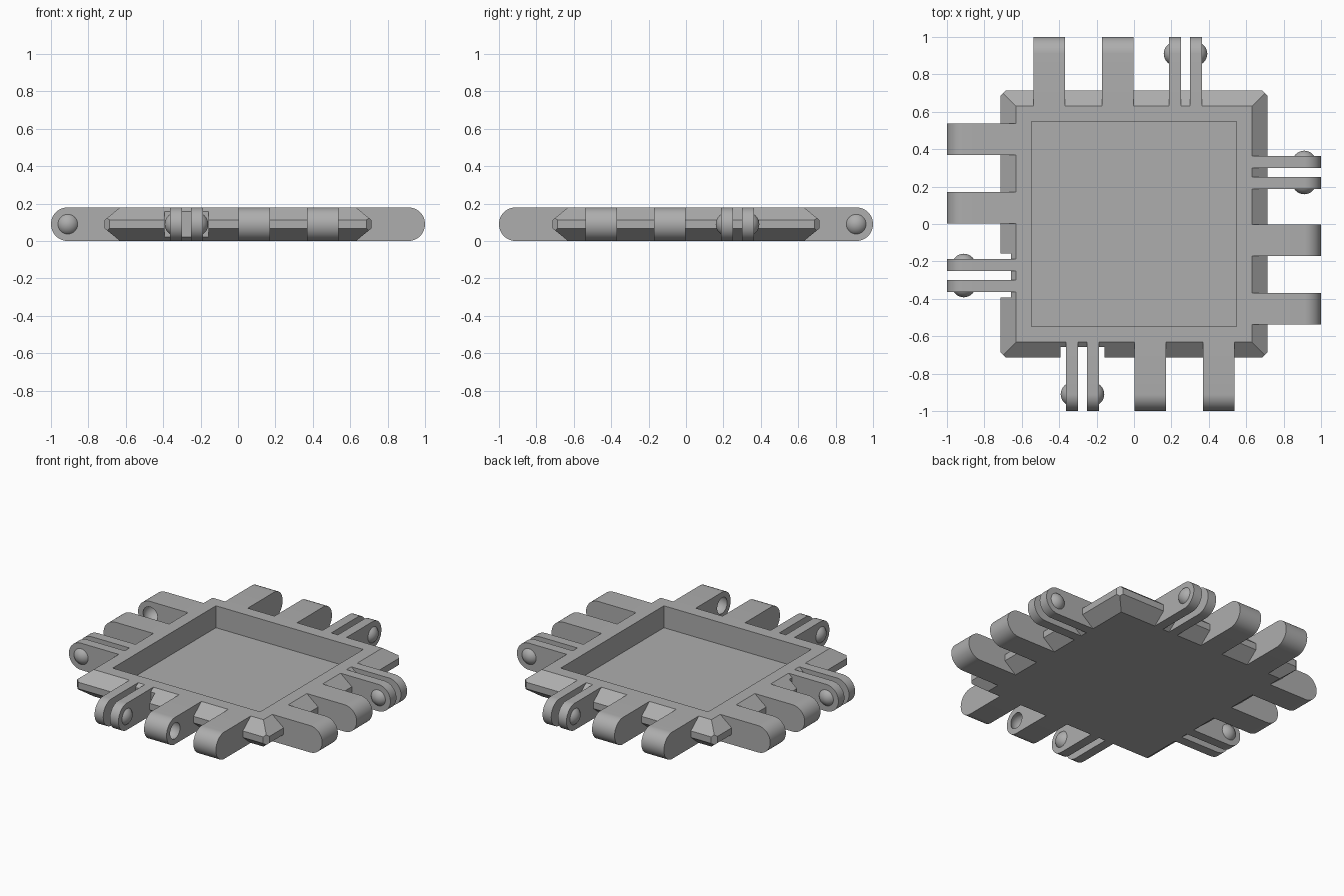
import bpy, bmesh, math
from mathutils import Matrix, Vector

cube = bpy.data.objects.get("Cube")
if cube:
    bpy.data.objects.remove(cube, do_unlink=True)

GREY = (0.42, 0.42, 0.42, 1)
mat = bpy.data.materials.new("grey plastic")
mat.use_nodes = True
mat.diffuse_color = GREY
mat.node_tree.nodes["Principled BSDF"].inputs["Base Color"].default_value = GREY

HEIGHT, RIM, EDGE = 0.18, 0.63, 0.714
R = HEIGHT / 2            # radius of the hinge ends
PIN_Y = -1 + R            # hinge axis, for the front side
BALL_R, BALL_INSET = 0.064, 0.036

# The front hinge set is repeated by half turns and by a diagonal mirror
SWAP = Matrix(((0, 1, 0, 0), (1, 0, 0, 0), (0, 0, 1, 0), (0, 0, 0, 1)))
TURN = Matrix.Rotation(math.pi, 4, 'Z')
SIDES = {"front": Matrix.Identity(4), "left": SWAP, "back": TURN, "right": TURN @ SWAP}
SIDES["left"], SIDES["right"] = SIDES["right"], SIDES["left"]


def make(name, bm, matrix=Matrix.Identity(4), smooth=True):
    bm.transform(matrix)
    bmesh.ops.recalc_face_normals(bm, faces=bm.faces)
    mesh = bpy.data.meshes.new(name)
    bm.to_mesh(mesh)
    bm.free()
    obj = bpy.data.objects.new(name, mesh)
    bpy.context.collection.objects.link(obj)
    mesh.materials.append(mat)
    if smooth:
        activate(obj)
        bpy.ops.object.shade_smooth_by_angle(angle=math.radians(30))
    return obj


def activate(obj):
    bpy.ops.object.select_all(action='DESELECT')
    obj.select_set(True)
    bpy.context.view_layer.objects.active = obj


def cut(obj, cutter):
    cutter.hide_render = True
    mod = obj.modifiers.new("cut", 'BOOLEAN')
    mod.operation = 'DIFFERENCE'
    mod.solver = 'EXACT'
    mod.object = cutter
    activate(obj)
    bpy.ops.object.modifier_apply(modifier=mod.name)
    bpy.data.objects.remove(cutter, do_unlink=True)


def arm(x0, x1):
    """Hinge arm with a half-round outer end."""
    bm = bmesh.new()
    steps = 24
    profile = [(-RIM, 0), (-RIM, HEIGHT)]
    for i in range(steps + 1):
        a = math.pi / 2 + math.pi * i / steps
        profile.append((PIN_Y + R * math.cos(a), R + R * math.sin(a)))
    face = bm.faces.new([bm.verts.new((x0, y, z)) for y, z in profile])
    out = bmesh.ops.extrude_face_region(bm, geom=[face])
    verts = [v for v in out["geom"] if isinstance(v, bmesh.types.BMVert)]
    bmesh.ops.translate(bm, verts=verts, vec=(x1 - x0, 0, 0))
    return bm


def ball(x, side):
    """Ball on the hinge axis, its centre sunk behind the face at x."""
    bm = bmesh.new()
    bmesh.ops.create_uvsphere(bm, u_segments=32, v_segments=16, radius=BALL_R)
    bm.transform(Matrix.Translation((x - side * BALL_INSET, PIN_Y, R))
                 @ Matrix.Rotation(math.pi / 2, 4, 'Y'))
    return bm


def box(lo, hi):
    bm = bmesh.new()
    lo, hi = Vector(lo), Vector(hi)
    bmesh.ops.create_cube(bm, size=1)
    bm.transform(Matrix.Translation((lo + hi) / 2) @ Matrix.Diagonal((*(hi - lo), 1)))
    return bm


# Tray: square rings from the base, round the bevelled rim, into the recess
bm = bmesh.new()
rings = []
for half, z in ((RIM, 0), (EDGE, 0.068), (EDGE, 0.112), (RIM, HEIGHT),
                (0.547, HEIGHT), (0.547, 0.033)):
    rings.append([bm.verts.new((sx * half, sy * half, z))
                  for sx, sy in ((-1, -1), (1, -1), (1, 1), (-1, 1))])
for a, b in zip(rings, rings[1:]):
    for i in range(4):
        j = (i + 1) % 4
        bm.faces.new((a[i], a[j], b[j], b[i]))
bm.faces.new(rings[0])
bm.faces.new(rings[-1])

# Clipped corners
for sx in (-1, 1):
    for sy in (-1, 1):
        out = bmesh.ops.bisect_plane(
            bm, geom=bm.verts[:] + bm.edges[:] + bm.faces[:], clear_outer=True,
            plane_co=(sx * (EDGE - 0.028), sy * EDGE, 0), plane_no=(sx, sy, 0))
        edges = [e for e in out["geom_cut"] if isinstance(e, bmesh.types.BMEdge)]
        bmesh.ops.holes_fill(bm, edges=edges, sides=0)
tray = make("tray", bm, smooth=False)

FORKS = ((-0.364, -0.300, -1), (-0.251, -0.187, 1))
KNUCKLES = ((0.003, 0.17, 1), (0.369, 0.536, -1))

for side, matrix in SIDES.items():
    # Clearance in the rim around the fork
    cut(tray, make("fork_clearance", box((-0.393, -0.8, -0.1), (-0.157, -0.657, 0.3)),
                   matrix, False))

    # Fork prongs with snap bumps on their outer faces
    for i, (x0, x1, d) in enumerate(FORKS, 1):
        make(f"{side}_fork_prong_{i}", arm(x0, x1), matrix)
        face_x = x1 if d > 0 else x0
        bm = ball(face_x, d)
        bmesh.ops.bisect_plane(bm, geom=bm.verts[:] + bm.edges[:] + bm.faces[:],
                               clear_inner=True, plane_co=(face_x - d * 0.003, 0, 0),
                               plane_no=(d, 0, 0))
        make(f"{side}_snap_bump_{i}", bm, matrix)

    # Wide knuckles with dimples on the faces toward each other
    for i, (x0, x1, d) in enumerate(KNUCKLES, 1):
        knuckle = make(f"{side}_knuckle_{i}", arm(x0, x1), matrix)
        face_x = x1 if d > 0 else x0
        cut(knuckle, make("dimple_cutter", ball(face_x, d), matrix))
        activate(knuckle)
        bpy.ops.object.shade_smooth_by_angle(angle=math.radians(30))
